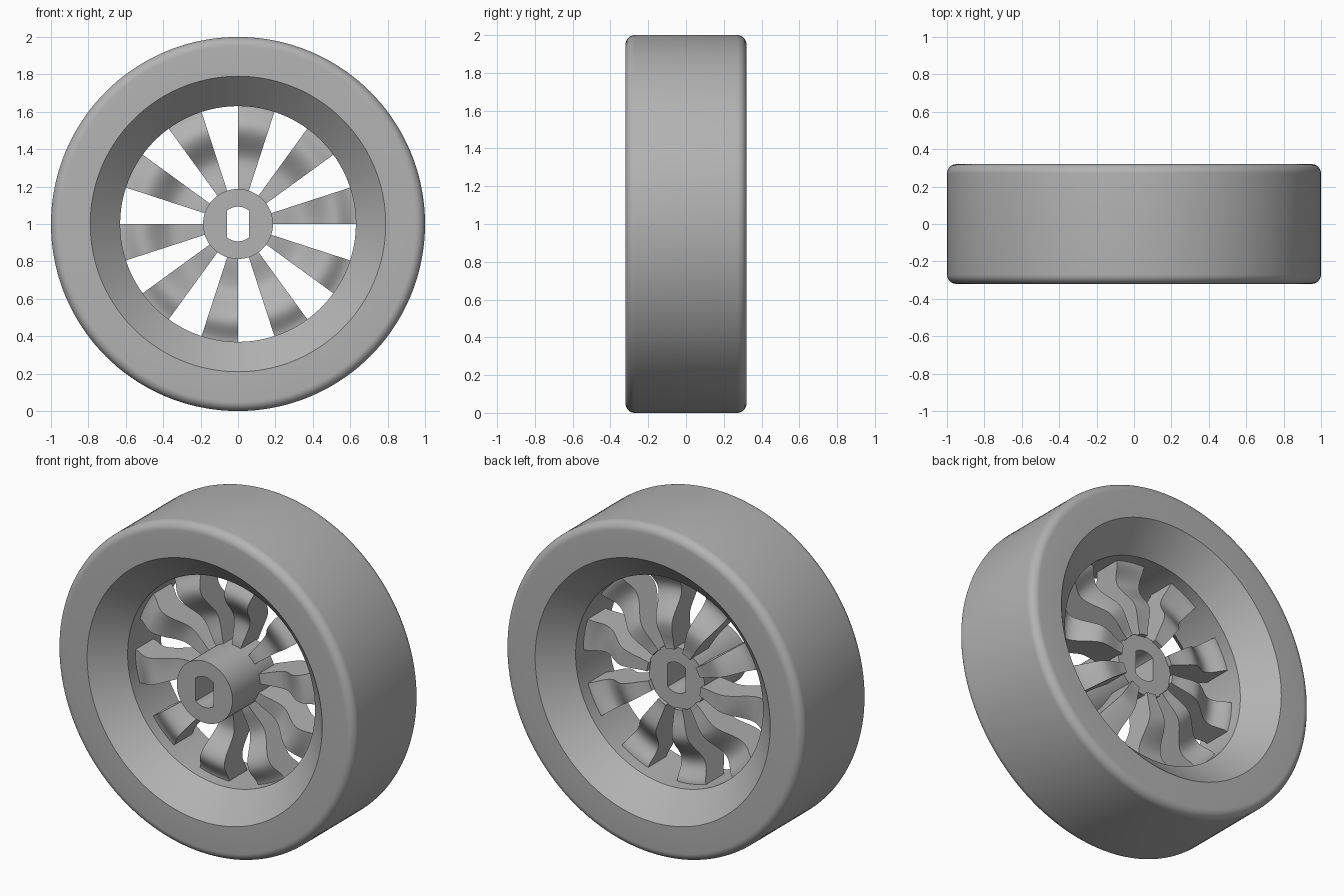
import bpy, bmesh, math
from mathutils import Vector

cube = bpy.data.objects.get("Cube")
if cube:
    bpy.data.objects.remove(cube, do_unlink=True)

CENTRE_Z = 1.0
SEGMENTS = 144

grey = bpy.data.materials.new("wheel_grey")
grey.use_nodes = True
colour = (0.45, 0.45, 0.45, 1)
grey.diffuse_color = colour
grey.node_tree.nodes["Principled BSDF"].inputs["Base Color"].default_value = colour


def polar(radius, angle, y):
    return Vector((radius * math.cos(angle), y, CENTRE_Z + radius * math.sin(angle)))


def loft(name, loops, closed):
    """Skin a list of equal point loops; join the ends or cap them."""
    bm = bmesh.new()
    rings = [[bm.verts.new(p) for p in loop] for loop in loops]
    n = len(rings[0])
    pairs = list(zip(rings, rings[1:]))
    if closed:
        pairs.append((rings[-1], rings[0]))
    else:
        bm.faces.new(rings[0])
        bm.faces.new(rings[-1])
    for a, b in pairs:
        for i in range(n):
            j = (i + 1) % n
            bm.faces.new((a[i], a[j], b[j], b[i]))
    bmesh.ops.recalc_face_normals(bm, faces=bm.faces)
    mesh = bpy.data.meshes.new(name)
    bm.to_mesh(mesh)
    bm.free()
    mesh.materials.append(grey)
    obj = bpy.data.objects.new(name, mesh)
    bpy.context.collection.objects.link(obj)
    bpy.ops.object.select_all(action='DESELECT')
    obj.select_set(True)
    bpy.context.view_layer.objects.active = obj
    bpy.ops.object.shade_smooth_by_angle(angle=math.radians(30))
    return obj


angles = [math.tau * i / SEGMENTS for i in range(SEGMENTS)]


def circle(radius, y):
    return [polar(radius, a, y) for a in angles]


# Rim: rounded tread corners, flat sidewalls, 45 degree dish, inner barrel
FILLET, HALF = 0.05, 0.32
half_profile = [(0.63, 0.16), (0.79, HALF)]
for i in range(9):
    t = math.pi / 2 * i / 8
    half_profile.append((1 - FILLET + FILLET * math.sin(t),
                         HALF - FILLET + FILLET * math.cos(t)))
profile = half_profile + [(r, -y) for r, y in reversed(half_profile)]
loft("rim", [circle(r, y) for r, y in profile], True)

# Hub: cylinder with a double-flat axle hole through it
HUB_FRONT, HUB_BACK = -0.32, 0.09


def axle_hole(y):
    points = []
    for p in circle(0.0925, y):
        p.x = max(-0.06, min(0.06, p.x))
        points.append(p)
    return points


loft("hub", [circle(0.187, HUB_FRONT), circle(0.187, HUB_BACK),
             axle_hole(HUB_BACK), axle_hole(HUB_FRONT)], True)

# Spokes: wedge-shaped blades with a wavy profile from hub to barrel
WAVE = [(0.18, 0.03), (0.33, 0.05), (0.52, -0.045), (0.635, 0.0)]
THICK, STEPS, ARC = 0.172, 8, math.radians(18)


def wave(r):
    for (r0, y0), (r1, y1) in zip(WAVE, WAVE[1:]):
        if r <= r1 + 1e-6:
            t = (1 - math.cos(math.pi * (r - r0) / (r1 - r0))) / 2
            return y0 + (y1 - y0) * t


def spoke_section(r, start):
    sweep = [start + ARC * i / STEPS for i in range(STEPS + 1)]
    y = wave(r)
    return ([polar(r, a, y - THICK / 2) for a in sweep]
            + [polar(r, a, y + THICK / 2) for a in reversed(sweep)])


r_in, r_out = WAVE[0][0], WAVE[-1][0]
radii = [r_in + (r_out - r_in) * i / 32 for i in range(33)]
for k in range(10):
    start = math.tau * k / 10
    loft(f"spoke_{k + 1}", [spoke_section(r, start) for r in radii], False)
